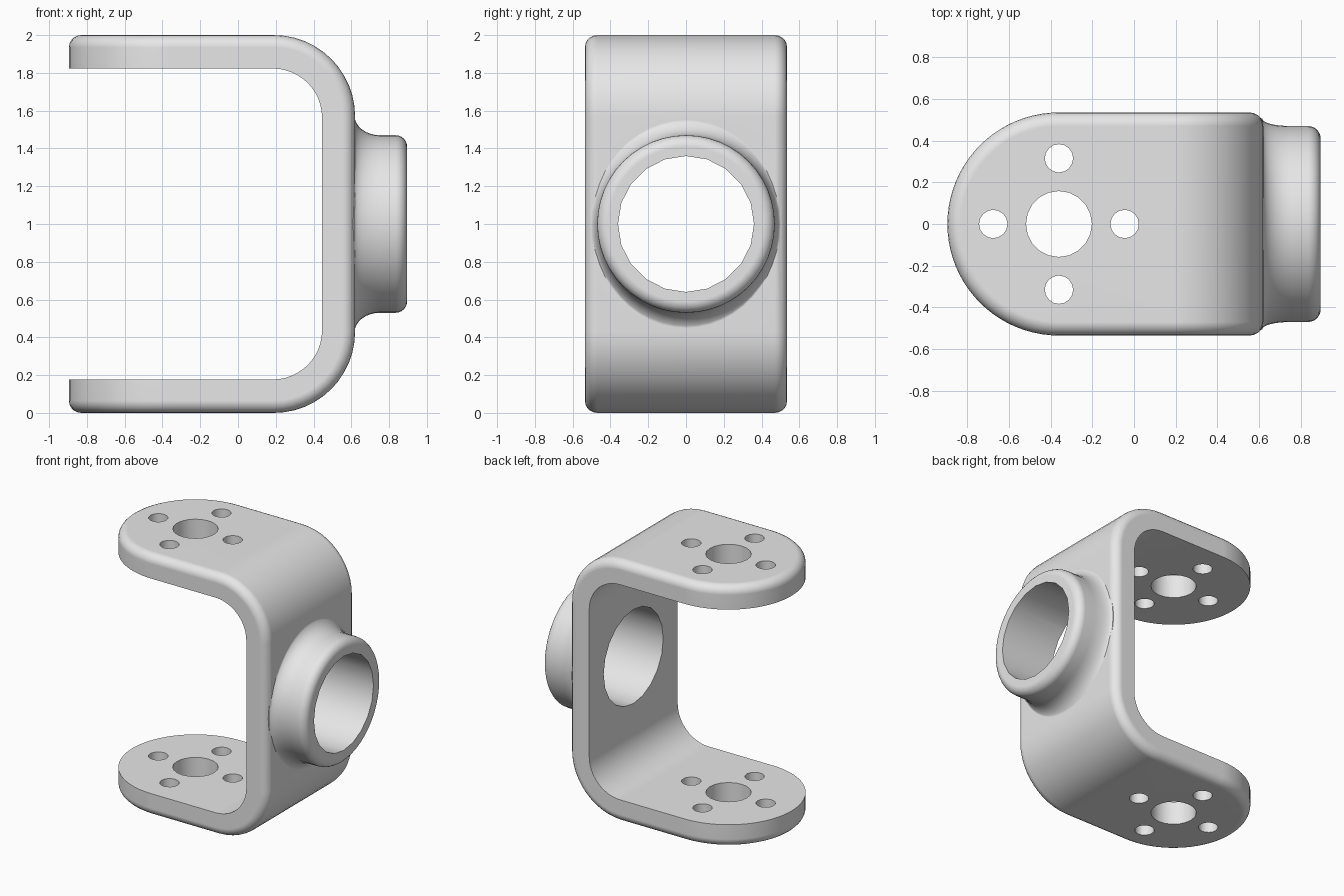
import bpy, bmesh
from math import sin, cos, pi

if "Cube" in bpy.data.objects:
    bpy.data.objects.remove(bpy.data.objects["Cube"], do_unlink=True)

MID = 1.0        # mirror height of the fork
HALF = 0.535     # half width of the strap
HUB_X = -0.36    # centre of the arm holes

grey = bpy.data.materials.new("light grey")
grey.use_nodes = True
grey.diffuse_color = (0.8, 0.8, 0.8, 1)
grey.node_tree.nodes["Principled BSDF"].inputs["Base Color"].default_value = (0.8, 0.8, 0.8, 1)


def loft(name, rings):
    """Closed solid through a list of rings of points."""
    bm = bmesh.new()
    loops = [[bm.verts.new(p) for p in ring] for ring in rings]
    n = len(loops[0])
    for a, b in zip(loops, loops[1:]):
        for i in range(n):
            j = (i + 1) % n
            bm.faces.new((a[i], a[j], b[j], b[i]))
    bm.faces.new(loops[0][::-1])
    bm.faces.new(loops[-1])
    bmesh.ops.recalc_face_normals(bm, faces=bm.faces)
    mesh = bpy.data.meshes.new(name)
    bm.to_mesh(mesh)
    bm.free()
    mesh.materials.append(grey)
    obj = bpy.data.objects.new(name, mesh)
    bpy.context.collection.objects.link(obj)
    return obj


def arc(cx, cy, r, start, end, steps):
    angles = [start + (end - start) * i / steps for i in range(steps + 1)]
    return [(cx + r * cos(t), cy + r * sin(t)) for t in angles]


def side_prism(name, left, right, half_height, radius):
    """Block across y whose two right-hand corners are rounded."""
    x, z = right - radius, half_height - radius
    outline = [(left, MID + half_height), (left, MID - half_height)]
    outline += arc(x, MID - z, radius, -pi / 2, 0, 12)
    outline += arc(x, MID + z, radius, 0, pi / 2, 12)
    return loft(name, [[(u, y, v) for u, v in outline] for y in (-1, 1)])


def cylinder_z(name, x, y, r, sides):
    circle = arc(x, y, r, 0, 2 * pi, sides)[:-1]
    return loft(name, [[(u, v, z) for u, v in circle] for z in (-1, 3)])


def ring_x(x, ry, rz, sides):
    return [(x, ry * cos(2 * pi * i / sides), MID + rz * sin(2 * pi * i / sides))
            for i in range(sides)]


def apply(obj, mod):
    bpy.context.view_layer.objects.active = obj
    bpy.ops.object.modifier_apply(modifier=mod.name)


def combine(obj, other, operation):
    mod = obj.modifiers.new(operation.lower(), 'BOOLEAN')
    mod.operation = operation
    mod.solver = 'EXACT'
    mod.object = other
    apply(obj, mod)
    bpy.data.objects.remove(other, do_unlink=True)


# Fork envelope: rounded side profile trimmed to a round-ended plan
fork = side_prism("fork_bracket", -2, 0.62, 1.0, 0.43)
plan = arc(HUB_X, 0, HALF, pi / 2, 3 * pi / 2, 40) + [(1, -HALF), (1, HALF)]
combine(fork, loft("plan", [[(x, y, z) for x, y in plan] for z in (-1, 3)]), 'INTERSECT')

# Soft outer edges
bevel = fork.modifiers.new("soft_edges", 'BEVEL')
bevel.width = 0.065
bevel.segments = 5
bevel.limit_method = 'ANGLE'
bevel.angle_limit = 0.7
bevel.use_clamp_overlap = False
apply(fork, bevel)

# Boss: flared foot, straight neck and rounded lip
rings = [(0.5, 0.505, 0.58)]
for i in range(9):
    t = pi / 2 * i / 8
    rings.append((0.615 + 0.135 * (1 - cos(t)),
                  0.47 + 0.035 * (1 - sin(t)), 0.47 + 0.11 * (1 - sin(t))))
for i in range(7):
    t = pi / 2 * i / 6
    r = 0.41 + 0.06 * cos(t)
    rings.append((0.835 + 0.06 * sin(t), r, r))
combine(fork, loft("boss", [ring_x(*r, 48) for r in rings]), 'UNION')

# Open space between the arms
combine(fork, side_prism("gap", -3, 0.445, 0.823, 0.26), 'DIFFERENCE')

# Bore through the boss
combine(fork, loft("bore", [ring_x(x, 0.36, 0.36, 20) for x in (0.1, 1.5)]), 'DIFFERENCE')

# Hub hole and four bolt holes through both arms
combine(fork, cylinder_z("hub_hole", HUB_X, 0, 0.158, 20), 'DIFFERENCE')
for dx, dy in ((1, 0), (-1, 0), (0, 1), (0, -1)):
    hole = cylinder_z("bolt_hole", HUB_X + 0.315 * dx, 0.315 * dy, 0.068, 16)
    combine(fork, hole, 'DIFFERENCE')

# Smooth shading with crisp cut edges
bpy.ops.object.select_all(action='DESELECT')
fork.select_set(True)
bpy.context.view_layer.objects.active = fork
bpy.ops.object.shade_smooth_by_angle(angle=0.56)
weighted = fork.modifiers.new("even_shading", 'WEIGHTED_NORMAL')
weighted.keep_sharp = True
